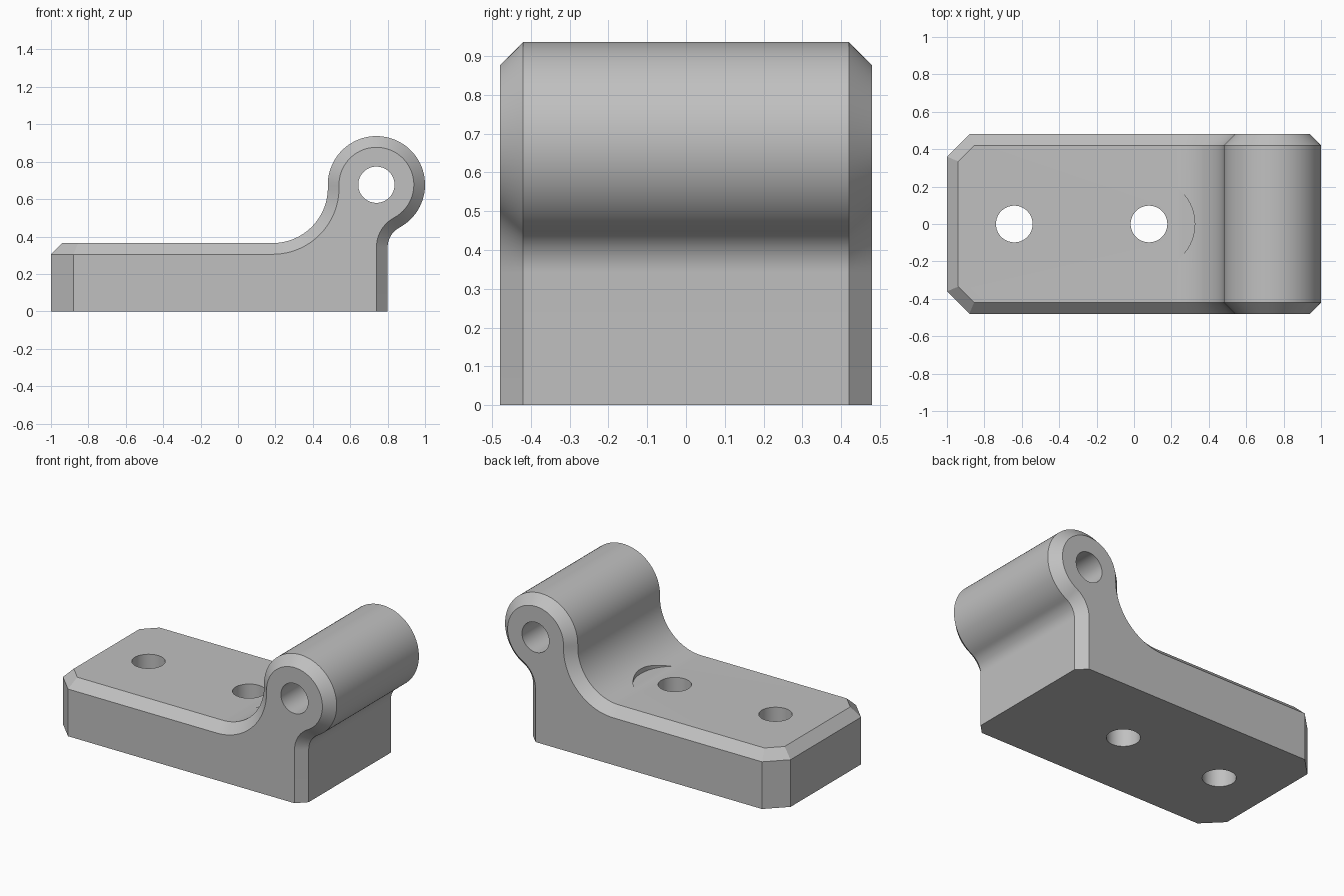
import bpy, bmesh
from math import pi, sqrt, sin, cos, atan2
from mathutils import Vector

if "Cube" in bpy.data.objects:
    bpy.data.objects.remove(bpy.data.objects["Cube"])

PIN_X, PIN_Z, BARREL_R = 0.74, 0.677, 0.26
TOP, WALL, CHAMFER = 0.365, 0.80, 0.06
HALF_W, CORNER = 0.48, 0.12
BIG_R, SMALL_R = 0.295, 0.12


def arc(cx, cz, r, a0, a1, n):
    return [(cx + r * cos(a0 + (a1 - a0) * i / n),
             cz + r * sin(a0 + (a1 - a0) * i / n)) for i in range(n + 1)]


def profile(d):
    """Side outline, with every edge but the foot and the far end inset by d."""
    # small fillet between end wall and barrel
    sx = WALL + SMALL_R
    sz = PIN_Z - sqrt((BARREL_R + SMALL_R) ** 2 - (sx - PIN_X) ** 2)
    a_small = atan2(sz - PIN_Z, sx - PIN_X)
    # large fillet between plate and barrel
    bz = TOP + BIG_R
    bx = PIN_X - sqrt((BARREL_R + BIG_R) ** 2 - (bz - PIN_Z) ** 2)
    a_big = atan2(bz - PIN_Z, bx - PIN_X) % (2 * pi)
    pts = [(-1, 0), (WALL - d, 0)]
    pts += arc(sx, sz, SMALL_R + d, pi, a_small + pi, 12)
    pts += arc(PIN_X, PIN_Z, BARREL_R - d, a_small, a_big, 56)[1:]
    pts += arc(bx, bz, BIG_R + d, a_big - pi, -pi / 2, 24)[1:]
    pts.append((-1, TOP - d))
    return pts


def slice_off(bm, point, normal):
    res = bmesh.ops.bisect_plane(bm, geom=bm.verts[:] + bm.edges[:] + bm.faces[:],
                                 dist=1e-5, plane_co=point, plane_no=normal,
                                 clear_outer=True)
    edges = [e for e in res["geom_cut"] if isinstance(e, bmesh.types.BMEdge)]
    bmesh.ops.holes_fill(bm, edges=edges, sides=0)


# Bracket body: outline lofted across the width with chamfered sides
bm = bmesh.new()
rings = []
for y, d in ((-HALF_W, CHAMFER), (-HALF_W + CHAMFER, 0),
             (HALF_W - CHAMFER, 0), (HALF_W, CHAMFER)):
    rings.append([bm.verts.new((x, y, z)) for x, z in profile(d)])
n = len(rings[0])
for a, b in zip(rings, rings[1:]):
    for i in range(n):
        j = (i + 1) % n
        bm.faces.new((a[i], a[j], b[j], b[i]))
bm.faces.new(rings[0])
bm.faces.new(rings[-1][::-1])
bmesh.ops.remove_doubles(bm, verts=bm.verts[:], dist=1e-5)

# Clipped plate corners and bevelled end
slice_off(bm, (-1, 0, TOP - CHAMFER), Vector((-1, 0, 1)))
for s in (-1, 1):
    corner = (-1, s * (HALF_W - CORNER), TOP - CHAMFER)
    slice_off(bm, corner, Vector((-1, s, 0)))
    slice_off(bm, corner, Vector((-1, s, sqrt(2))))
bmesh.ops.recalc_face_normals(bm, faces=bm.faces[:])

mesh = bpy.data.meshes.new("hinge_bracket")
bm.to_mesh(mesh)
bm.free()
body = bpy.data.objects.new("hinge_bracket", mesh)
bpy.context.collection.objects.link(body)

grey = bpy.data.materials.new("plain grey")
grey.diffuse_color = (0.53, 0.53, 0.53, 1)
grey.use_nodes = True
grey.node_tree.nodes["Principled BSDF"].inputs["Base Color"].default_value = grey.diffuse_color
mesh.materials.append(grey)


def drill(name, r, depth, loc, rot=(0, 0, 0)):
    bpy.ops.mesh.primitive_cylinder_add(vertices=64, radius=r, depth=depth,
                                        location=loc, rotation=rot)
    cutter = bpy.context.object
    cutter.name = name
    cutter.hide_render = True
    cutter.data.materials.append(grey)
    mod = body.modifiers.new(name, 'BOOLEAN')
    mod.operation, mod.solver, mod.object = 'DIFFERENCE', 'EXACT', cutter
    bpy.context.view_layer.objects.active = body
    bpy.ops.object.modifier_apply(modifier=name)
    bpy.data.objects.remove(cutter)


# Screw head clearance, screw holes and pin bore
drill("head_clearance", 0.245, 0.6, (0.08, 0, 0.369 + 0.3))
for x in (-0.64, 0.08):
    drill("screw_hole", 0.098, 1.0, (x, 0, 0.2))
drill("pin_bore", 0.097, 1.4, (PIN_X, 0, PIN_Z), (pi / 2, 0, 0))

# Smooth rounds, crisp chamfers
bpy.ops.object.select_all(action='DESELECT')
body.select_set(True)
bpy.context.view_layer.objects.active = body
bpy.ops.object.shade_smooth_by_angle(angle=pi / 6)
